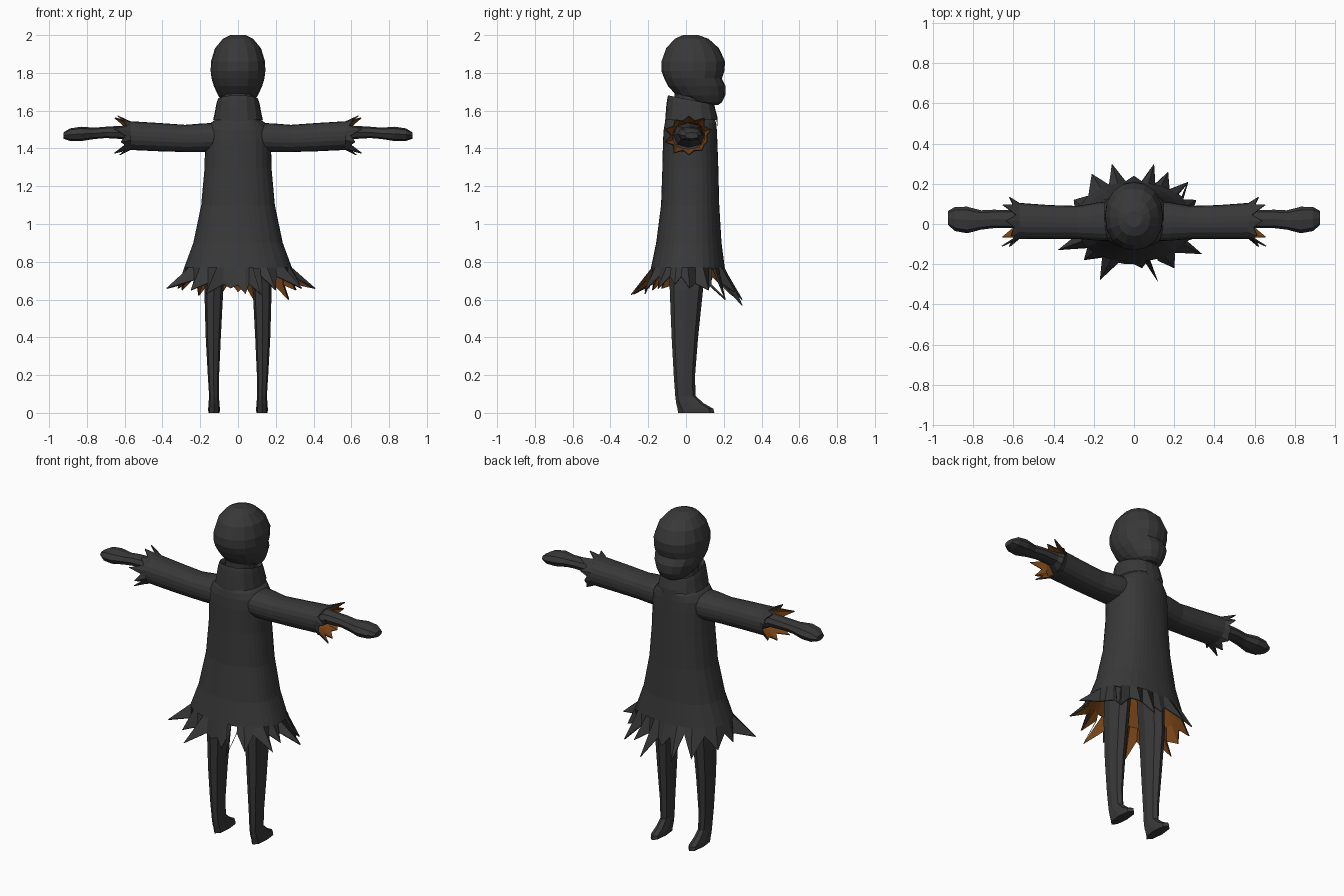
import bpy, bmesh, random
from math import sin, cos, pi, atan2
from mathutils import Vector

random.seed(4)
if "Cube" in bpy.data.objects:
    bpy.data.objects.remove(bpy.data.objects["Cube"])


def material(name, rgb):
    m = bpy.data.materials.new(name)
    m.use_nodes = True
    m.diffuse_color = (*rgb, 1)
    bsdf = m.node_tree.nodes["Principled BSDF"]
    bsdf.inputs["Base Color"].default_value = (*rgb, 1)
    bsdf.inputs["Roughness"].default_value = 0.9
    return m


charcoal = material("charcoal cloth", (0.04, 0.04, 0.04))
rust = material("rust lining", (0.19, 0.057, 0.008))


def around(n):
    return [2 * pi * i / n for i in range(n)]


def oval(t, a, b, p=2.0):
    """Point on a rounded oval with half sizes a and b."""
    c, s = cos(t), sin(t)
    k = (abs(c) ** p + abs(s) ** p) ** (-1 / p)
    return a * c * k, b * s * k


def ring_z(z, xr, back, front, angles, p=2.0, xc=0):
    pts = []
    for t in angles:
        x, y = oval(t, xr, (front - back) / 2, p)
        pts.append(Vector((xc + x, (front + back) / 2 + y, z)))
    return pts


def ring_x(x, yc, yr, zc, zr, angles, p=2.0):
    return [Vector((x, yc + oval(t, yr, zr, p)[0], zc + oval(t, yr, zr, p)[1])) for t in angles]


def loft(name, rings, cap_start=True, cap_end=True, lined=False, mirror=False, holes=()):
    """Skin the rings; each ring turns anticlockwise seen from the loft's end."""
    bm = bmesh.new()
    rows = [[bm.verts.new(v) for v in ring] for ring in rings]
    n = len(rows[0])
    for a, b in zip(rows, rows[1:]):
        for i in range(n):
            j = (i + 1) % n
            bm.faces.new((a[i], a[j], b[j], b[i]))
    if cap_start:
        bm.faces.new(rows[0][::-1])
    if cap_end:
        bm.faces.new(rows[-1])
    for spot in holes:
        face = min(bm.faces, key=lambda f: (f.calc_center_median() - Vector(spot)).length)
        bmesh.ops.inset_individual(bm, faces=[face], thickness=0.014)
        bmesh.ops.delete(bm, geom=[face], context='FACES')
    mesh = bpy.data.meshes.new(name)
    bm.to_mesh(mesh)
    bm.free()
    ob = bpy.data.objects.new(name, mesh)
    bpy.context.collection.objects.link(ob)
    mesh.materials.append(charcoal)
    if lined:
        mesh.materials.append(rust)
        sol = ob.modifiers.new("lining", 'SOLIDIFY')
        sol.thickness, sol.offset = 0.006, -1
        sol.material_offset = 1
    if mirror:
        ob.modifiers.new("mirror", 'MIRROR')
    return ob


# Head, from chin to crown, with a shallow eye hollow
turn = around(16)
loft("head", [ring_z(*r, turn, 2.2) for r in (
    (1.63, .05, .08, .17), (1.645, .08, .03, .19), (1.68, .105, -.05, .208),
    (1.73, .128, -.095, .21), (1.77, .14, -.115, .19), (1.81, .145, -.13, .203),
    (1.86, .143, -.13, .207), (1.93, .122, -.105, .175), (1.98, .08, -.06, .12),
    (2.0, .04, -.015, .065))])
loft("neck", [ring_z(z, .085, -.06, .1, turn) for z in (1.5, 1.69)])

# Collar, tilted down towards the face with a point at its middle
collar = [ring_z(*r, turn, 2.4) for r in (
    (1.55, .132, -.112, .168), (1.6, .122, -.105, .166), (1.64, .115, -.1, .155),
    (1.662, .108, -.095, .15), (1.64, .092, -.075, .125))]
for k, ring in enumerate(collar):
    for v in ring:
        v.z -= .2 * v.y * (k > 0)
        if k == 0:
            v.z -= max(0, .05 - abs(v.x)) * (1 if v.y > 0 else .5)
loft("collar", collar, False, False)

# Coat with a torn hem: the tips set the columns, notches lie between them
tips = [(.41, .02, .66), (.31, .12, .65), (.27, .21, .6), (.17, .26, .64),
        (.1, .3, .57), (0, .24, .64), (-.11, .3, .6), (-.21, .25, .62),
        (-.3, .12, .65), (-.32, 0, .66), (-.38, -.13, .66), (-.25, -.18, .65),
        (-.17, -.28, .63), (-.04, -.2, .66), (.04, -.22, .63), (.12, -.29, .63),
        (.2, -.22, .65), (.34, -.15, .66), (.33, -.06, .68)]
tip_angles = [atan2((y - .02) / .22, x / .3) % (2 * pi) for x, y, z in tips]
columns, hem = [], []
for i, t in enumerate(tip_angles):
    following = tip_angles[i + 1] if i + 1 < len(tips) else 2 * pi
    mid = (t + following) / 2
    columns += [t, mid]
    notch = ring_z(random.uniform(.67, .735), .295, -.2, .215, [mid])[0]
    hem += [Vector(tips[i]), notch]
coat = [hem] + [ring_z(*r, columns, 2.3) for r in (
    (.77, .285, -.185, .205), (.9, .237, -.158, .188), (1.1, .195, -.132, .176),
    (1.3, .177, -.125, .171), (1.44, .175, -.122, .166), (1.5, .168, -.118, .163),
    (1.535, .145, -.112, .16), (1.56, .11, -.1, .15))]
loft("coat", coat, False, True, lined=True, holes=[(.11, -.24, .7), (.25, .19, .68)])

# Sleeves with flared, torn cuffs
turn = around(20)
sleeve = [ring_x(*r, turn, 2.4) for r in (
    (.1, .015, .1, 1.46, .075), (.18, .012, .095, 1.457, .076),
    (.28, .008, .082, 1.453, .072), (.42, .01, .084, 1.46, .075),
    (.57, .015, .09, 1.468, .076))]
cuff = []
for i, t in enumerate(turn):
    if i % 2:
        x, flare = random.uniform(.6, .66), random.uniform(1.1, 1.45)
    else:
        x, flare = random.uniform(.585, .605), 1.04
    cuff += ring_x(x, .015, .094 * flare, 1.468, .08 * flare, [t], 2.4)
loft("sleeves", sleeve + [cuff], True, False, lined=True, mirror=True)

# Arms and closed hands
turn = around(8)
loft("arms", [ring_x(*r, turn, 2.4) for r in (
    (.5, .015, .082, 1.47, .066), (.56, .02, .07, 1.475, .05), (.6, .025, .045, 1.485, .036),
    (.7, .025, .046, 1.485, .03), (.76, .02, .048, 1.48, .03), (.83, .02, .066, 1.477, .038),
    (.89, .025, .06, 1.473, .033), (.925, .03, .035, 1.468, .016))], mirror=True)

# Legs and feet, from sole to hip
loft("legs", [ring_z(z, xr, back, front, turn, 2.4, xc) for z, xc, xr, back, front in (
    (0, .127, .03, -.042, .15), (.022, .127, .031, -.045, .145), (.05, .127, .029, -.052, .095),
    (.09, .127, .026, -.057, .05), (.2, .13, .03, -.065, .048), (.4, .131, .04, -.076, .064),
    (.65, .128, .05, -.086, .09), (.95, .11, .055, -.09, .1))], mirror=True)
